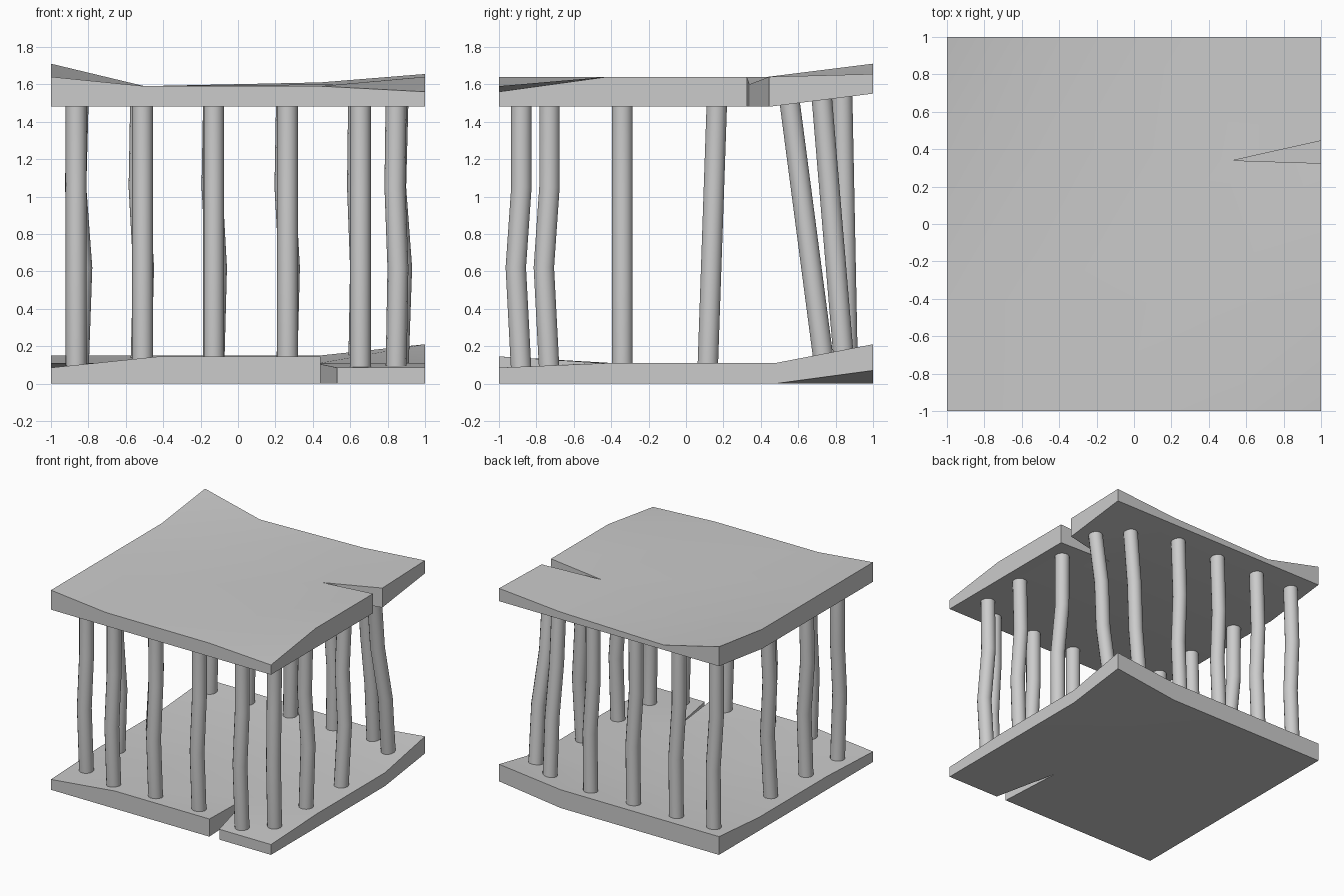
import bpy, bmesh, math
from mathutils import Vector

if "Cube" in bpy.data.objects:
    bpy.data.objects.remove(bpy.data.objects["Cube"])


def finish(name, bm):
    bmesh.ops.recalc_face_normals(bm, faces=bm.faces[:])
    me = bpy.data.meshes.new(name)
    bm.to_mesh(me)
    bm.free()
    ob = bpy.data.objects.new(name, me)
    bpy.context.collection.objects.link(ob)
    bpy.ops.object.select_all(action='DESELECT')
    ob.select_set(True)
    bpy.context.view_layer.objects.active = ob
    bpy.ops.object.shade_smooth_by_angle(angle=math.radians(35))
    return ob


def slab(name, xs, ys, top, low, tip, split, split_cell, split_pos):
    """Warped 3x3-cell slab; one rim point is doubled so a crack opens to 'tip'."""
    bm = bmesh.new()
    pos = {(i, j): (xs[i], ys[j]) for i in range(4) for j in range(4)}
    pos[tip[0]] = tip[1]
    pos[split] = split_pos[0]
    hi = {k: bm.verts.new((*p, top[k[1]][k[0]])) for k, p in pos.items()}
    lo = {k: bm.verts.new((*p, low[k[1]][k[0]])) for k, p in pos.items()}
    hi['crack'] = bm.verts.new((*split_pos[1], split_pos[2]))
    lo['crack'] = bm.verts.new((*split_pos[1], low[split[1]][split[0]]))
    edges = {}
    for i in range(3):
        for j in range(3):
            ring = [(i, j), (i + 1, j), (i + 1, j + 1), (i, j + 1)]
            if (i, j) == split_cell:
                ring = ['crack' if k == split else k for k in ring]
            bm.faces.new([hi[k] for k in ring])
            bm.faces.new([lo[k] for k in reversed(ring)])
            for a, b in zip(ring, ring[1:] + ring[:1]):
                key = frozenset((a, b))
                edges[key] = None if key in edges else (a, b)
    # side walls around the rim and inside the crack
    for e in edges.values():
        if e:
            a, b = e
            bm.faces.new([hi[b], hi[a], lo[a], lo[b]])
    return finish(name, bm)


def pillar(name, path, r=0.056, n=14):
    """Round post following a bent path."""
    bm = bmesh.new()
    rings = [[bm.verts.new(Vector(p) + Vector((r * math.cos(t), r * math.sin(t), 0)))
              for t in [2 * math.pi * k / n for k in range(n)]] for p in path]
    for a, b in zip(rings, rings[1:]):
        for k in range(n):
            m = (k + 1) % n
            bm.faces.new([a[k], a[m], b[m], b[k]])
    bm.faces.new(rings[0][::-1])
    bm.faces.new(rings[-1])
    return finish(name, bm)


# lower slab, crack in the front edge, back right corner lifted
slab("lower_slab", [-1, -.42, .44, 1], [-1, -.4, .48, 1],
     [[.085, .145, .145, .085], [.11] * 4, [.11] * 4, [.15, .15, .15, .21]],
     [[0] * 4, [0] * 4, [0] * 4, [0, 0, 0, .07]],
     ((2, 1), (.41, -.45)), (2, 0), (2, 0), ((.44, -1), (.53, -1), .085))

# upper slab, crack in the right edge, back edge lifted
slab("upper_slab", [-1, -.5, .44, 1], [-1, -.42, .44, 1],
     [[1.64, 1.59, 1.59, 1.56], [1.64, 1.59, 1.59, 1.64],
      [1.64, 1.59, 1.60, 1.64], [1.71, 1.59, 1.61, 1.655]],
     [[1.48] * 4, [1.48] * 4, [1.48] * 4, [1.55] * 4],
     ((2, 2), (.53, .34)), (3, 2), (2, 2), ((1, .325), (1, .445), 1.64))

# pillars: foot x, foot y, top x shift, top y shift, kink x, kink y
front = [(x, -.88, 0, 0, 0, -.03) for x in (-.51, -.13, .265, .655)]
front += [(-.865, -.73, 0, 0, 0, -.03), (.845, -.73, 0, 0, .01, -.03)]
sides = [(s * .855, y, 0, dy, .02, 0)
         for s in (-1, 1) for y, dy in ((-.34, 0), (.115, .05))]
back = [(x, .865, 0, -.03, .015, 0) for x in (-.86, -.52, -.13, .26)]
back += [(.645, .85, 0, -.125, .01, 0), (.85, .745, 0, -.19, .02, 0)]

for group, posts in (("front", front), ("side", sides), ("back", back)):
    for i, (x, y, dx, dy, kx, ky) in enumerate(posts):
        z1 = 1.54 if y > .8 else 1.5
        path = []
        for z, k in ((.05, 0), (.62, 1), (1.05, -.6), (z1, 0)):
            t = (z - .05) / (z1 - .05)
            path.append((x + dx * t + kx * k, y + dy * t + ky * (k if k > 0 else 0), z))
        pillar(f"{group}_pillar_{i + 1}", path)
